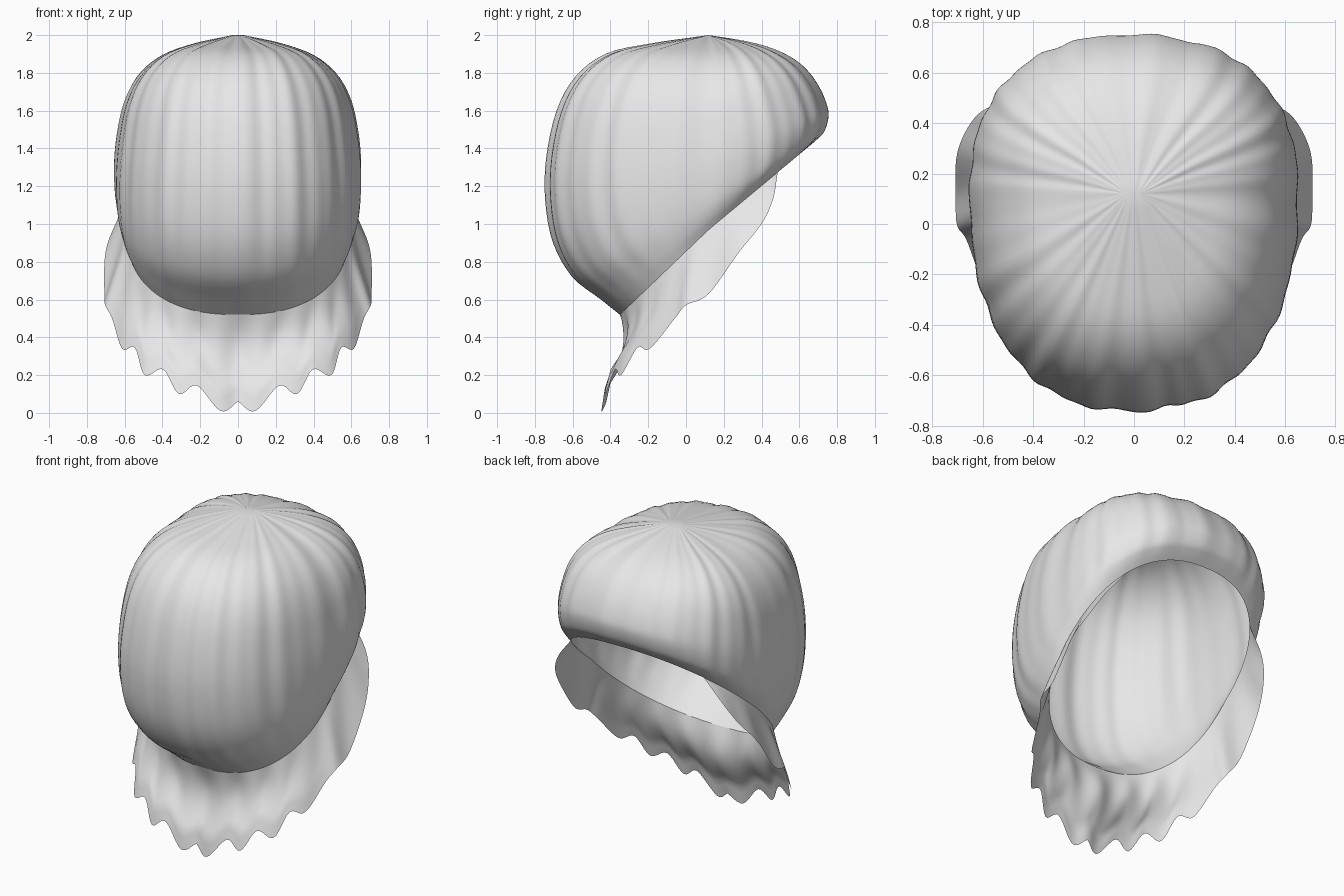
import bpy, bmesh, math
from mathutils import Vector

cube = bpy.data.objects.get("Cube")
if cube:
    bpy.data.objects.remove(cube)

cloth = bpy.data.materials.new("pale_grey_cloth")
cloth.use_nodes = True
colour = (0.8, 0.8, 0.8, 1)
cloth.diffuse_color = colour
cloth.node_tree.nodes["Principled BSDF"].inputs["Base Color"].default_value = colour

APEX_Y = 0.12
SQUARENESS = 0.85


def smooth_path(points, steps):
    """Catmull-Rom curve through the points."""
    pts = [Vector(p) for p in points]
    pts = [2 * pts[0] - pts[1]] + pts + [2 * pts[-1] - pts[-2]]
    out = []
    for a, b, c, d in zip(pts, pts[1:], pts[2:], pts[3:]):
        for k in range(steps):
            t = k / steps
            out.append(0.5 * (2 * b + (c - a) * t + (2 * a - 5 * b + 4 * c - d) * t**2
                              + (3 * b - a - 3 * c + d) * t**3))
    return out + [pts[-2]]


def grid_object(name, rows, closed):
    """Skin a grid of points with quads."""
    bm = bmesh.new()
    grid = [[bm.verts.new(p) for p in row] for row in rows]
    for upper, lower in zip(grid, grid[1:]):
        count = len(upper)
        for i in range(count if closed else count - 1):
            j = (i + 1) % count
            bm.faces.new((upper[i], lower[i], lower[j], upper[j]))
    bmesh.ops.remove_doubles(bm, verts=bm.verts, dist=0.0001)
    mesh = bpy.data.meshes.new(name)
    bm.to_mesh(mesh)
    bm.free()
    mesh.materials.append(cloth)
    obj = bpy.data.objects.new(name, mesh)
    bpy.context.collection.objects.link(obj)
    for poly in mesh.polygons:
        poly.use_smooth = True
    return obj


# Cap profiles as (radius from the crown, height), crown to rim
front = smooth_path([(0, 2), (.3, 1.955), (.54, 1.9), (.7, 1.78), (.8, 1.6), (.855, 1.35),
                     (.86, 1.12), (.82, .9), (.72, .72), (.57, .6), (.47, .52)], 4)
side = smooth_path([(.03, 2), (.24, 1.95), (.41, 1.88), (.53, 1.77), (.6, 1.63), (.635, 1.47),
                    (.65, 1.33), (.65, 1.2), (.64, 1.1), (.62, 1.03), (.59, .97)], 4)
back = smooth_path([(0, 2), (.2, 1.965), (.34, 1.925), (.45, 1.87), (.53, 1.8), (.59, 1.71),
                    (.625, 1.62), (.63, 1.56), (.61, 1.49), (.575, 1.45), (.53, 1.41)], 4)
LAST = len(side) - 1


def pleat(angle):
    """Uneven gathers around the crown, with a deeper crease front and back."""
    waves = 0.5 * math.sin(19 * angle) + 0.4 * math.sin(31 * angle + 1)
    crease = sum(math.exp(-((angle - a) / 0.06) ** 2) for a in (0.16, 2.85))
    return waves - 1.5 * crease


def cap_point(angle, row):
    """Angle runs from the front towards +x."""
    s, c = math.sin(angle), math.cos(angle)
    ws = math.copysign(abs(s) ** SQUARENESS, s)
    wc = abs(c) ** SQUARENESS
    end = front[row] if c > 0 else back[row]
    t = row / LAST
    fold = pleat(angle) * math.sin(math.pi * t)
    grow = 1 + 0.011 * fold
    x = side[row].x * ws * grow
    y = APEX_Y - math.copysign(end.x * wc * grow, c)
    z = side[row].y + (end.y - side[row].y) * wc
    z += 0.012 * fold * max(0, 1 - 2 * t)
    return Vector((x, y, z))


# Gathered cap
SEGMENTS = 180
grid_object("cap", [[cap_point(math.tau * i / SEGMENTS, r) for i in range(SEGMENTS)]
                    for r in range(LAST + 1)], True)

# Free edge of the frill, from the front middle round to its end at the back
hem = [(0, -.43, .06), (.09, -.44, .01), (.22, -.43, .145), (.31, -.42, .1), (.4, -.38, .23),
       (.49, -.34, .2), (.55, -.26, .345), (.61, -.19, .34), (.67, -.06, .5), (.7, 0, .57),
       (.71, .12, .63), (.7, .28, .85), (.65, .4, 1.0), (.58, .46, 1.13), (.47, .485, 1.27)]
STEPS = 6
half = smooth_path(hem, STEPS)
edge = [(-i, Vector((-p.x, p.y, p.z))) for i, p in enumerate(half)][:0:-1]
edge += list(enumerate(half))
REACH = math.radians(130)
ROWS = 14


def frill_point(index, outer, t):
    around = index / (len(half) - 1)
    rim = cap_point(REACH * around, LAST)
    p = rim.lerp(outer, t)
    # Tuck under the chin, then flare out into ruffles
    tuck = 0.06 * math.sin(math.pi * min(1, t * 1.3)) * max(0, 1 - 1.6 * abs(around))
    p.y += tuck
    out = Vector((p.x, p.y - APEX_Y, 0)).normalized()
    ruffle = -0.014 * math.cos(math.pi * index / STEPS) * math.sin(math.pi * t * 0.8)
    return p + out * ruffle * (1 - abs(around))


# Ruffled neck frill
grid_object("neck_frill", [[frill_point(i, p, r / ROWS) for i, p in edge]
                           for r in range(ROWS + 1)], False)
